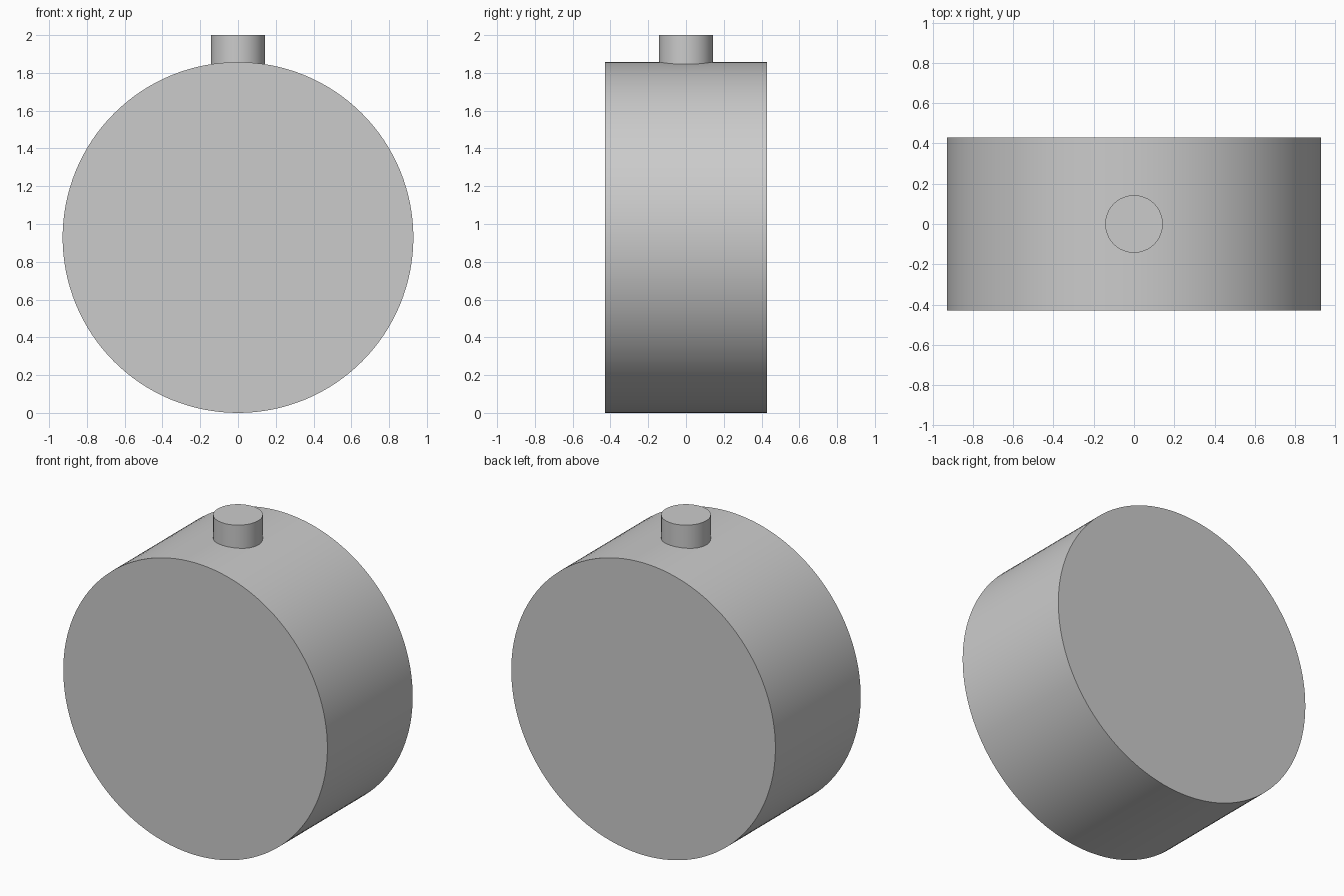
import bpy
import math

if "Cube" in bpy.data.objects:
    bpy.data.objects.remove(bpy.data.objects["Cube"])

U = 2 / 14                # base unit: case is 13 wide, 6 deep; crown 2 wide
R = 6.5 * U


def cylinder(name, radius, depth, location, rotation=(0, 0, 0), sides=128):
    bpy.ops.mesh.primitive_cylinder_add(vertices=sides, radius=radius, depth=depth,
                                        location=location, rotation=rotation)
    obj = bpy.context.object
    obj.name = name
    bpy.ops.object.shade_smooth_by_angle(angle=math.radians(30))
    return obj


# Round drum-shaped case lying on its rim, flat faces to front and back
cylinder("round_case", R, 6 * U, (0, 0, R), (math.pi / 2, 0, 0))

# Small crown on top, sunk just enough to meet the curved rim
crown_bottom, crown_top = 1.84, 2.0
cylinder("top_crown", U, crown_top - crown_bottom,
         (0, 0, (crown_top + crown_bottom) / 2), sides=64)
